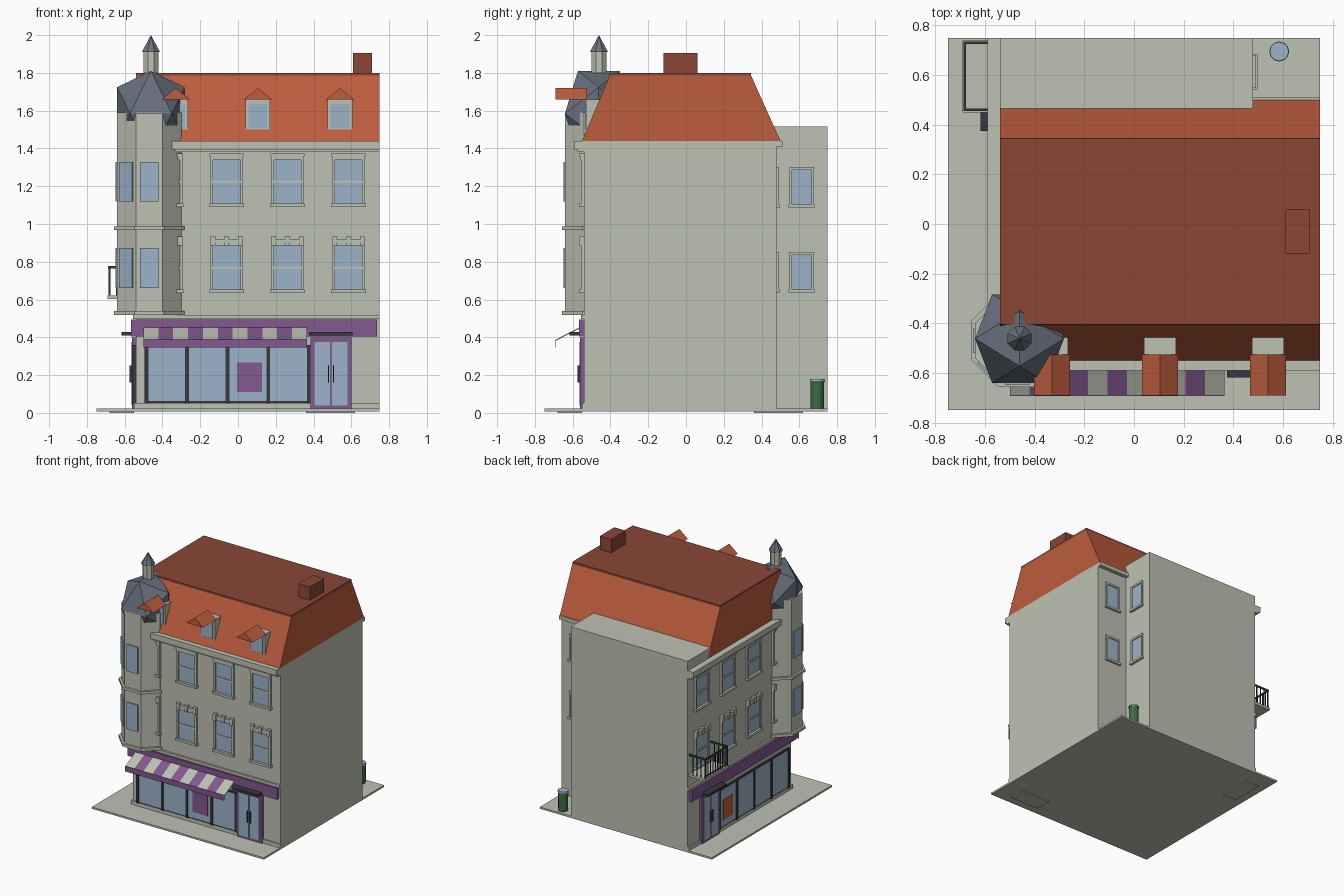
import bpy, bmesh, math
from mathutils import Matrix, Vector

if "Cube" in bpy.data.objects:
    bpy.data.objects.remove(bpy.data.objects["Cube"])


def mat(name, r, g, b):
    m = bpy.data.materials.new(name)
    lin = lambda c: ((c / 255 + 0.055) / 1.055) ** 2.4
    m.diffuse_color = (lin(r), lin(g), lin(b), 1)
    m.use_nodes = True
    m.node_tree.nodes["Principled BSDF"].inputs["Base Color"].default_value = m.diffuse_color
    return m


WALL = mat("stone grey", 190, 193, 180)
GLASS = mat("pale blue glass", 156, 180, 202)
SLATE = mat("slate", 104, 111, 124)
TILE = mat("orange tile", 190, 93, 62)
BRICK = mat("dark red", 138, 70, 54)
PURPLE = mat("purple", 132, 88, 144)
DARK = mat("dark iron", 54, 56, 62)
GREEN = mat("green", 62, 108, 66)


def finish(name, bm, *mats):
    bmesh.ops.recalc_face_normals(bm, faces=bm.faces)
    me = bpy.data.meshes.new(name)
    bm.to_mesh(me)
    bm.free()
    for m in mats:
        me.materials.append(m)
    ob = bpy.data.objects.new(name, me)
    bpy.context.collection.objects.link(ob)
    return ob


def add_box(bm, b, mtx=Matrix()):
    x0, x1, y0, y1, z0, z1 = b
    m = Matrix.Translation(((x0 + x1) / 2, (y0 + y1) / 2, (z0 + z1) / 2))
    m = mtx @ m @ Matrix.Diagonal((x1 - x0, y1 - y0, z1 - z0, 1))
    bmesh.ops.create_cube(bm, size=1, matrix=m)


def boxes(name, m, bs, front=True, left=False):
    """Boxes in front-facade coordinates; left=True repeats them on the left facade."""
    bm = bmesh.new()
    for b in bs:
        if front:
            add_box(bm, b)
        if left:
            add_box(bm, (b[2], b[3], b[0], b[1], b[4], b[5]))
    return finish(name, bm, m)


def add_prism(bm, pts, vec, idx=0):
    f = bm.faces.new([bm.verts.new(p) for p in pts])
    f.material_index = idx
    r = bmesh.ops.extrude_face_region(bm, geom=[f], use_keep_orig=True)
    vs = [v for v in r["geom"] if isinstance(v, bmesh.types.BMVert)]
    bmesh.ops.translate(bm, verts=vs, vec=vec)
    for v in vs:
        for g in v.link_faces:
            g.material_index = idx


def cone(name, m, x, y, z0, z1, r0, r1, n, turn=0.0):
    bm = bmesh.new()
    mtx = Matrix.Translation((x, y, (z0 + z1) / 2)) @ Matrix.Rotation(turn, 4, 'Z')
    bmesh.ops.create_cone(bm, cap_ends=True, segments=n, radius1=r0, radius2=r1,
                          depth=z1 - z0, matrix=mtx)
    return finish(name, bm, m)


# ground slab, door steps and main masses
boxes("pavement", WALL, [(-.75, .75, -.75, .75, .008, .022)])
boxes("door_steps", WALL, [(.36, .62, -.68, -.55, 0, .012)], left=True)
boxes("main_walls", WALL, [(-.54, .75, -.54, .48, .02, 1.44)])
boxes("rear_wing", WALL, [(-.54, .48, .40, .75, .02, 1.515)])
boxes("plinth", WALL, [(-.548, .75, -.55, -.5, .02, .052)], left=True)
boxes("ledge", WALL, [(-.55, .75, -.555, -.5, .497, .518)], left=True)
boxes("cornice", WALL, [(-.59, .75, -.59, -.5, 1.395, 1.44),
                        (-.575, .75, -.575, -.5, 1.38, 1.395)], left=True)
boxes("rear_cornice", WALL, [(.48, .75, .47, .51, 1.41, 1.44)])

# mansard roof
bm = bmesh.new()
add_prism(bm, [(-.54, -.55, 1.44), (-.54, -.405, 1.785), (-.54, .345, 1.785),
               (-.54, .50, 1.44)], (1.29, 0, 0))
finish("roof", bm, TILE)
boxes("roof_top", BRICK, [(-.54, .75, -.405, .345, 1.785, 1.80)])
boxes("chimney", BRICK, [(.61, .71, -.12, .06, 1.79, 1.905)])

# dormers
DX = [-.33, .105, .54]
boxes("dormer_walls", WALL, [(x - .065, x + .065, -.53, -.45, 1.50, 1.66) for x in DX])
boxes("dormer_glass", GLASS, [(x - .05, x + .05, -.536, -.52, 1.505, 1.635) for x in DX])
bm = bmesh.new()
for x in DX:
    add_prism(bm, [(x - .073, -.69, 1.66), (x, -.69, 1.72), (x + .073, -.69, 1.66)],
              (0, .165, 0))
finish("dormer_roofs", bm, TILE)

# facade windows on both streets
glass, trim = [], []
for u in (-.38, -.06, .262, .585):
    for z0, crown in ((.65, True), (1.105, False)):
        z1 = z0 + .235
        glass.append((u - .076, u + .076, -.547, -.53, z0, z1))
        for s in (-1, 1):
            a, b = sorted((u + s * .072, u + s * .086))
            trim.append((a, b, -.556, -.53, z0, z1 + .005))
        trim += [(u - .076, u + .076, -.553, -.53, z0 + .112, z0 + .124),
                 (u - .092, u + .092, -.566, -.53, z0 - .014, z0 + .004),
                 (u - .086, u + .086, -.558, -.53, z1, z1 + .018)]
        if crown:
            trim += [(u + d - .013, u + d + .013, -.566, -.53, z1, z1 + .05)
                     for d in (-.073, 0, .073)]
            trim.append((u - .086, u + .086, -.56, -.53, z1 + .018, z1 + .034))
        else:
            trim.append((u - .09, u + .09, -.564, -.53, z1 + .018, z1 + .034))
boxes("window_glass", GLASS, glass, left=True)
boxes("window_surrounds", WALL, trim, left=True)

# courtyard windows in the rear notch: one column per wall
bg, bt = bmesh.new(), bmesh.new()
for swap in (False, True):
    for z0 in (.65, 1.10):
        z1 = z0 + .195
        for bm, rects, d in ((bg, [(.558, .668, z0, z1)], .484),
                             (bt, [(.548, .562, z0, z1), (.664, .678, z0, z1),
                                   (.548, .678, z1 - .008, z1 + .008)], .492),
                             (bt, [(.542, .684, z0 - .012, z0 + .004)], .498)):
            for u0, u1, a, b in rects:
                add_box(bm, (.46, d, u0, u1, a, b) if swap else (u0, u1, .46, d, a, b))
finish("courtyard_glass", bg, GLASS)
finish("courtyard_surrounds", bt, WALL)

# shop front
boxes("shop_frame", DARK, [(-.495, .385, -.553, -.53, .05, .36)]
      + [(-.495 + i * .215, -.475 + i * .215, -.562, -.53, .05, .36) for i in range(5)],
      left=True)
boxes("shop_glass", GLASS, [(-.478 + i * .215, -.278 + i * .215, -.557, -.54, .062, .35)
                            for i in range(4)], left=True)
boxes("fascia", PURPLE, [(-.566, .735, -.566, -.53, .405, .495)], left=True)
boxes("poster_front", PURPLE, [(-.005, .128, -.56, -.55, .11, .268)])
boxes("poster_left", TILE, [(.215, .335, -.56, -.55, .11, .268)], front=False, left=True)

# doors with canopies
boxes("door_frame", PURPLE, [(.385, .60, -.56, -.53, .022, .40)], left=True)
boxes("door_glass", GLASS, [(.405, .487, -.564, -.55, .04, .375),
                            (.498, .58, -.564, -.55, .04, .375)], left=True)
boxes("door_handles", DARK, [(u, u + .007, -.574, -.56, .16, .25) for u in (.476, .502)],
      left=True)
boxes("door_canopy", DARK, [(.375, .605, -.618, -.54, .41, .428)], left=True)

# striped awning
bm = bmesh.new()
n, x0, w = 11, -.50, .0786
for i in range(n):
    x = x0 + i * w
    add_prism(bm, [(x, -.56, .455), (x, -.69, .388), (x, -.69, .381), (x, -.56, .448)],
              (w, 0, 0), i % 2)
finish("awning", bm, WALL, PURPLE)
boxes("awning_valance", PURPLE, [(x0, x0 + n * w, -.692, -.687, .347, .389)])

# balcony on the left facade
boxes("balcony_floor", WALL, [(.45, .74, -.69, -.53, .603, .622)], front=False, left=True)
rail = [(.455, .735, -.687, -.677, .765, .777), (.455, .735, -.685, -.679, .635, .641)]
rail += [(.455 + i * .03, .461 + i * .03, -.685, -.679, .62, .77) for i in range(10)]
for u in (.455, .725):
    rail.append((u, u + .01, -.687, -.54, .765, .777))
    rail += [(u + .002, u + .008, -.68 + k * .035, -.674 + k * .035, .62, .77)
             for k in range(4)]
boxes("balcony_railing", DARK, rail, front=False, left=True)

# corner turret
T, K = -.47, 1 / math.cos(math.pi / 8)
for name, z0, z1, a in (("turret_walls", .52, 1.59, .17), ("turret_base_ledge", .518, .54, .187),
                        ("turret_middle_ledge", .968, .988, .187)):
    cone(name, WALL, T, T, z0, z1, a * K, a * K, 8, math.pi / 8)
bm = bmesh.new()
for k in range(3):
    m = Matrix.Translation((T, T, 0)) @ Matrix.Rotation(-k * math.pi / 4, 4, 'Z')
    for z0 in (.662, 1.118):
        add_box(bm, (-.049, .049, -.179, -.165, z0, z0 + .21), m)
finish("turret_glass", bm, GLASS)

# faceted turret dome: a 20-sided solid with its top edge running front to back
bm = bmesh.new()
P = (1 + 5 ** .5) / 2
for s in (-1, 1):
    for t in (-1, 1):
        for v in ((0, s, t * P), (s, t * P, 0), (s * P, 0, t)):
            bm.verts.new(Vector(v) * .1105)
bmesh.ops.convex_hull(bm, input=bm.verts)
bmesh.ops.transform(bm, verts=bm.verts, matrix=Matrix.Translation((-.461, -.462, 1.585))
                    @ Matrix.Diagonal((1, 1, 1.26, 1)))
finish("turret_dome", bm, SLATE)
cone("lantern", WALL, -.461, -.461, 1.80, 1.91, .042, .042, 8, math.pi / 8)
cone("lantern_spire", SLATE, -.461, -.461, 1.91, 2.0, .052, 0, 8, math.pi / 8)

# rubbish bin in the courtyard
cone("bin", GREEN, .585, .695, .02, .168, .035, .037, 12)
cone("bin_lid", GLASS, .585, .695, .168, .18, .04, .038, 12)
